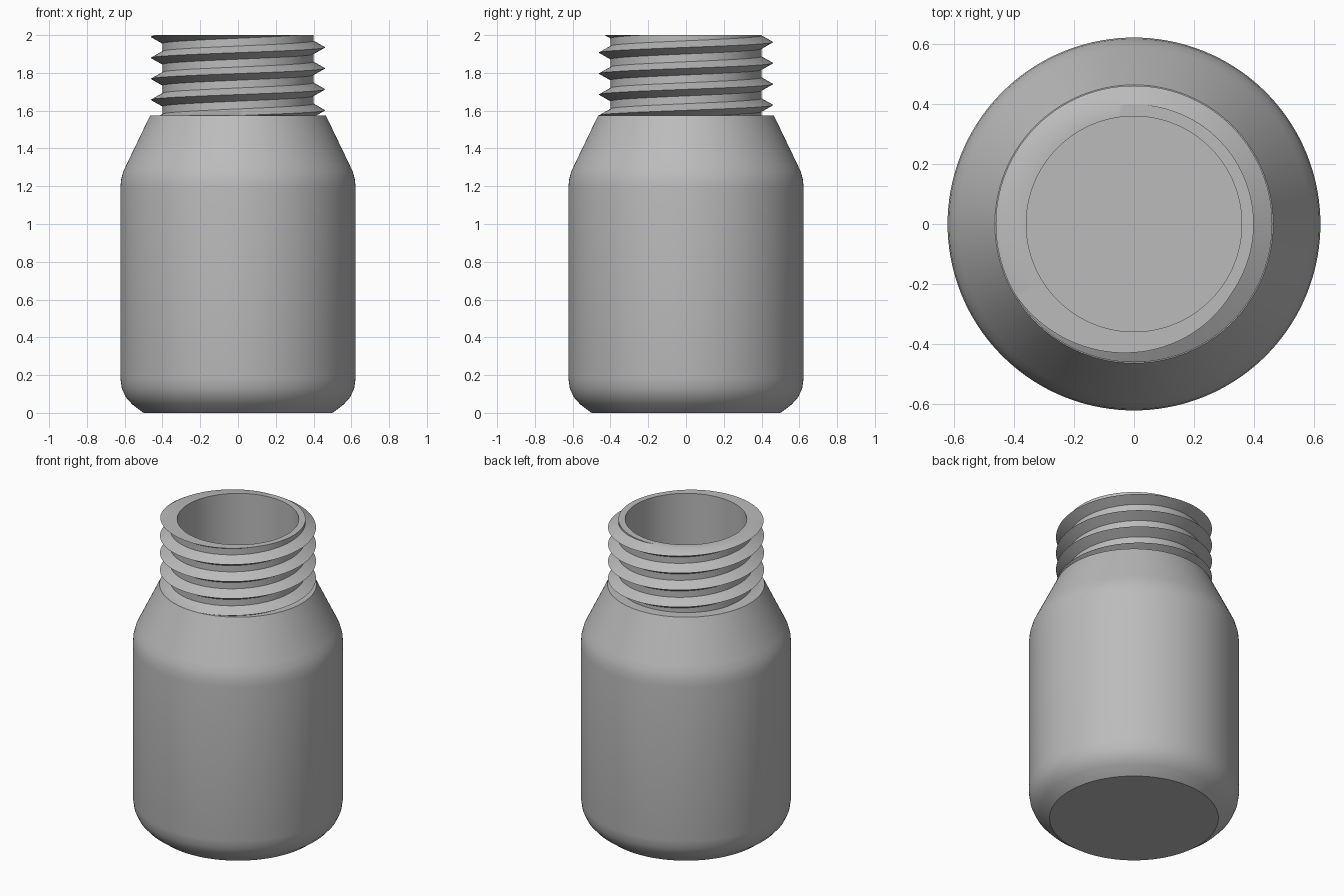
import bpy, bmesh
from math import sin, cos, pi, radians

if "Cube" in bpy.data.objects:
    bpy.data.objects.remove(bpy.data.objects["Cube"])

SEGMENTS = 144
NECK_BASE, TOP = 1.575, 2.0
ROOT_R, CREST_R, BORE_R, LEDGE_R = 0.40, 0.462, 0.36, 0.465
PITCH, HALF_TOOTH, FIRST_CREST = 0.111, 0.035, 1.602

plastic = bpy.data.materials.new("light grey plastic")
plastic.use_nodes = True
grey = (0.5, 0.5, 0.5, 1)
plastic.diffuse_color = grey
plastic.node_tree.nodes["Principled BSDF"].inputs["Base Color"].default_value = grey


def revolve(name, column):
    """Sweep a (radius, height) column around z; column may vary with the turn."""
    bm = bmesh.new()
    grid = []
    for i in range(SEGMENTS + 1):
        a = 2 * pi * i / SEGMENTS
        grid.append([bm.verts.new((r * cos(a), r * sin(a), z))
                     for r, z in column(i / SEGMENTS)])
    for p, q in zip(grid, grid[1:]):
        for j in range(len(p) - 1):
            bm.faces.new((p[j], q[j], q[j + 1], p[j + 1]))
    bmesh.ops.remove_doubles(bm, verts=bm.verts, dist=1e-5)
    mesh = bpy.data.meshes.new(name)
    bm.to_mesh(mesh)
    bm.free()
    mesh.materials.append(plastic)
    mesh.shade_smooth()
    mesh.set_sharp_from_angle(angle=radians(30))
    obj = bpy.data.objects.new(name, mesh)
    bpy.context.collection.objects.link(obj)
    return obj


def thread_column(turn):
    """Ledge, helical teeth clipped to the neck height, then the flat rim."""
    crests = [FIRST_CREST + PITCH * (k + turn) for k in range(-1, 5)]
    points = [(LEDGE_R, NECK_BASE)]
    heights = [NECK_BASE]
    for c in crests:
        heights += [c - HALF_TOOTH, c, c + HALF_TOOTH]
    heights.append(TOP)
    for z in heights:
        z = min(max(z, NECK_BASE), TOP)
        d = min(abs(z - c) for c in crests)
        r = max(ROOT_R, CREST_R - (CREST_R - ROOT_R) * d / HALF_TOOTH)
        points.append((r, z))
    return points + [(BORE_R, TOP)]


# Outer shell: flat base, rounded foot, straight wall, sloping shoulder
outer = [(0, 0), (0.5, 0), (0.56, 0.045), (0.594, 0.083), (0.615, 0.13),
         (0.623, 0.185), (0.623, 1.19), (0.619, 1.235), (0.608, 1.276),
         (0.59, 1.315), (LEDGE_R, NECK_BASE)]
revolve("bottle_body", lambda turn: outer)

# Screw neck with rim
revolve("threaded_neck", thread_column)

# Hollow inside, from the mouth down to the floor
inner = [(BORE_R, TOP), (BORE_R, 1.535), (0.437, 1.535), (0.553, 1.295),
         (0.575, 1.24), (0.583, 1.19), (0.583, 0.185), (0.572, 0.13),
         (0.54, 0.08), (0.485, 0.04), (0, 0.04)]
revolve("bottle_interior", lambda turn: inner)
